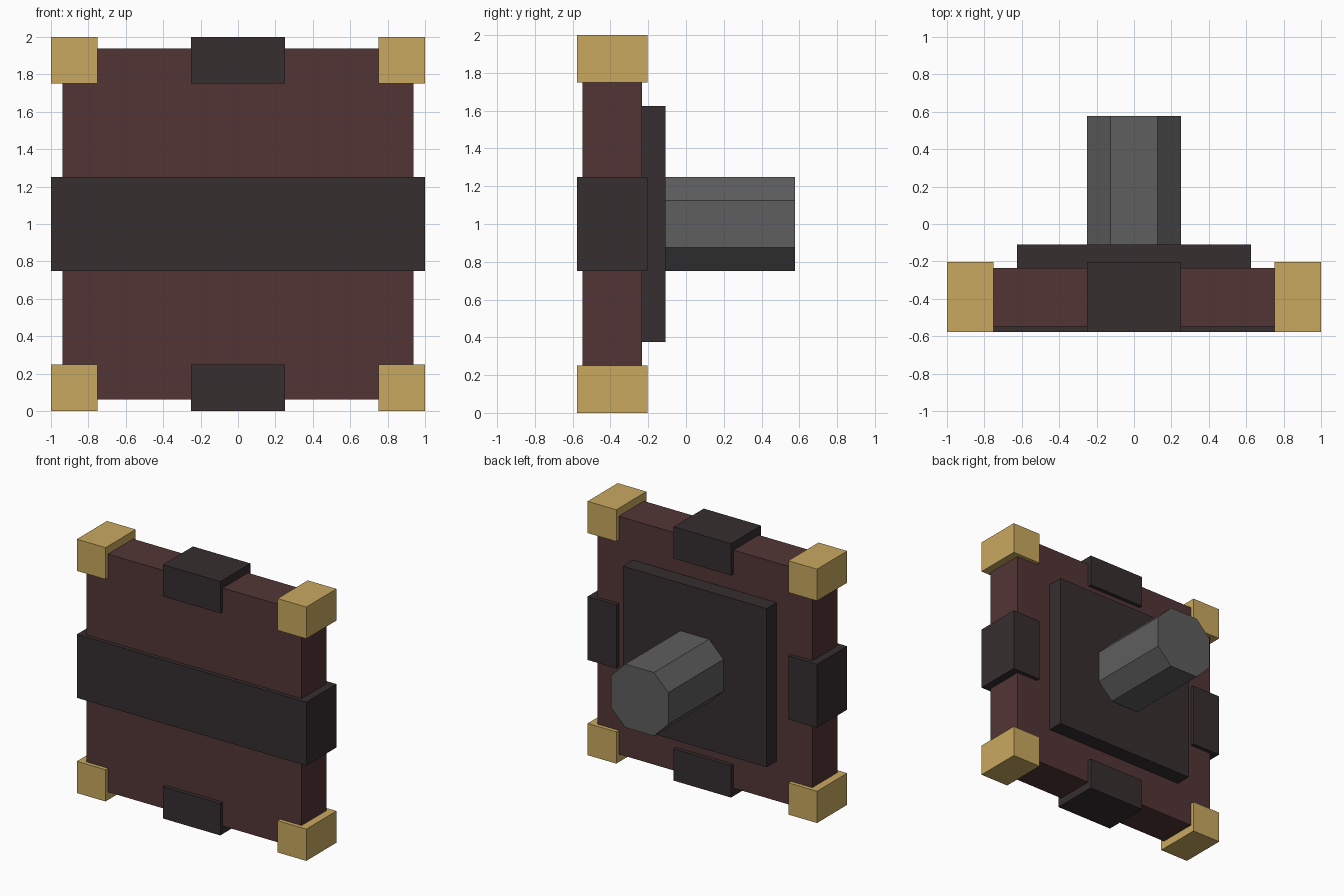
import bpy
import bmesh

if "Cube" in bpy.data.objects:
    bpy.data.objects.remove(bpy.data.objects["Cube"])


def material(name, rgb):
    """Flat material from 0-255 display values."""
    m = bpy.data.materials.new(name)
    lin = [((c / 255 + 0.055) / 1.055) ** 2.4 for c in rgb]
    m.diffuse_color = (*lin, 1)
    m.use_nodes = True
    m.node_tree.nodes["Principled BSDF"].inputs["Base Color"].default_value = m.diffuse_color
    return m


maroon = material("dark_maroon", (83, 53, 53))
charcoal = material("charcoal", (54, 46, 47))
gold = material("gold", (201, 169, 96))
grey = material("grey", (94, 94, 94))


def prism(name, points, direction, mat):
    """Extrude a closed outline along a direction."""
    bm = bmesh.new()
    face = bm.faces.new([bm.verts.new(p) for p in points])
    out = bmesh.ops.extrude_face_region(bm, geom=[face])
    verts = [v for v in out["geom"] if isinstance(v, bmesh.types.BMVert)]
    bmesh.ops.translate(bm, verts=verts, vec=direction)
    bmesh.ops.recalc_face_normals(bm, faces=bm.faces)
    mesh = bpy.data.meshes.new(name)
    bm.to_mesh(mesh)
    bm.free()
    mesh.materials.append(mat)
    ob = bpy.data.objects.new(name, mesh)
    bpy.context.collection.objects.link(ob)
    return ob


def box(name, x, y, z, mat):
    pts = [(x[0], y[0], z[0]), (x[1], y[0], z[0]),
           (x[1], y[0], z[1]), (x[0], y[0], z[1])]
    return prism(name, pts, (0, y[1] - y[0], 0), mat)


FRONT, BACK = -0.578, -0.203            # depth of the metal fittings
PANEL_FRONT, PANEL_BACK = -0.547, -0.234
PLATE_BACK, HANDLE_END = -0.109, 0.578

# Main panel
box("panel", (-0.9375, 0.9375), (PANEL_FRONT, PANEL_BACK), (0.0625, 1.9375), maroon)

# Gold corner caps
for side, x in (("left", (-1, -0.75)), ("right", (0.75, 1))):
    for level, z in (("bottom", (0, 0.25)), ("top", (1.75, 2))):
        box(f"{level}_{side}_corner", x, (FRONT, BACK), z, gold)

# Top and bottom edge clips
for level, z in (("bottom", (0, 0.25)), ("top", (1.75, 2))):
    box(f"{level}_clip", (-0.25, 0.25), (FRONT, BACK), z, charcoal)

# Front band wrapping around both side edges
band = [(-1, FRONT), (1, FRONT), (1, BACK), (0.75, BACK),
        (0.75, -0.5), (-0.75, -0.5), (-0.75, BACK), (-1, BACK)]
prism("front_band", [(x, y, 0.75) for x, y in band], (0, 0, 0.5), charcoal)

# Back plate
box("back_plate", (-0.625, 0.625), (PANEL_BACK, PLATE_BACK), (0.375, 1.625), charcoal)

# Eight-sided handle
ring = [(0.125, 0.25), (0.25, 0.125), (0.25, -0.125), (0.125, -0.25)]
ring += [(-x, -z) for x, z in ring]
prism("handle", [(x, PLATE_BACK, 1 + z) for x, z in ring],
      (0, HANDLE_END - PLATE_BACK, 0), grey)
